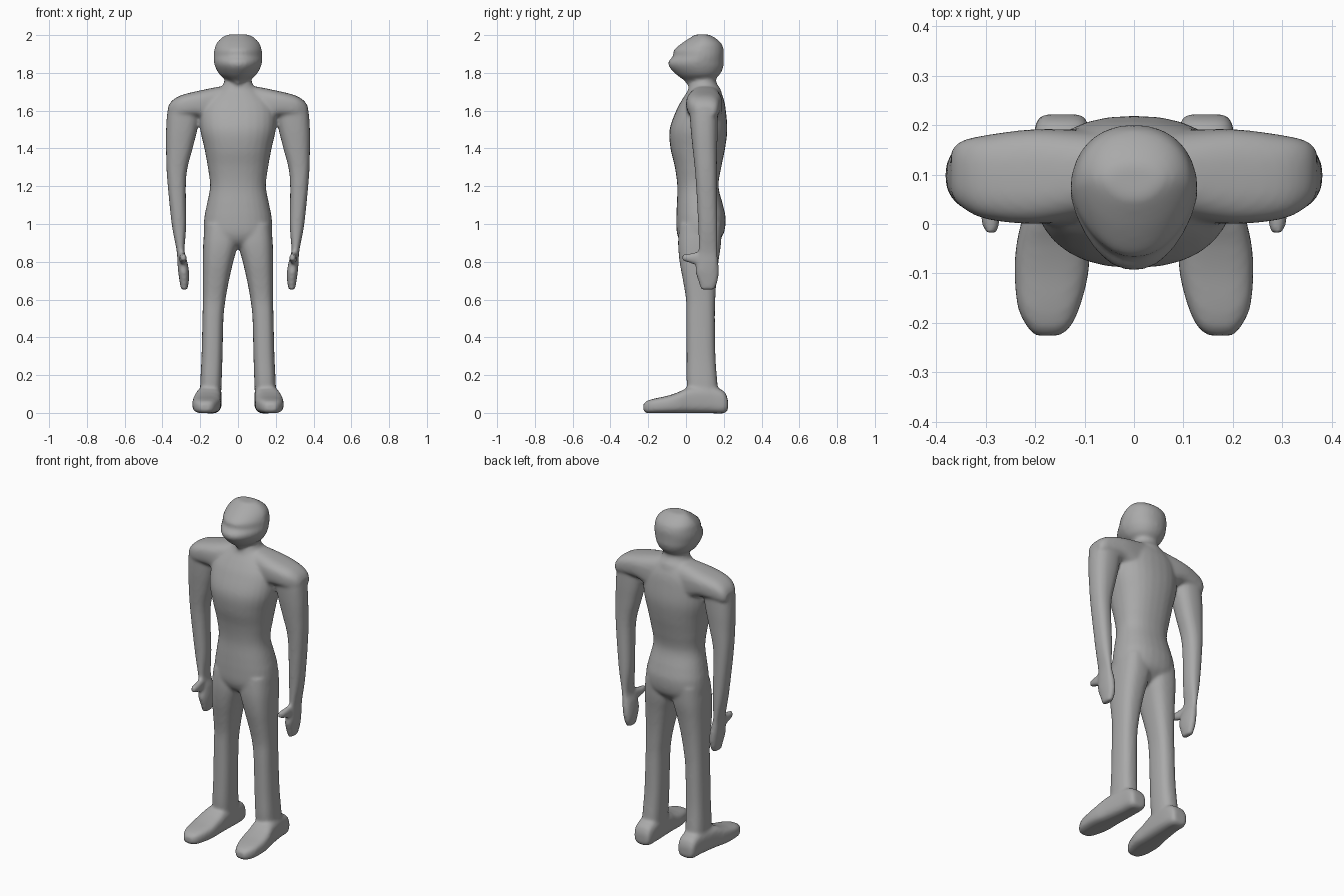
import bpy, bmesh, math
from mathutils import Vector

SEG, SUB = 28, 5
bm = bmesh.new()


def spline(rows):
    """Catmull-Rom smoothing of the section table."""
    out = []
    for i in range(len(rows) - 1):
        p0, p1 = rows[max(i - 1, 0)], rows[i]
        p2, p3 = rows[i + 1], rows[min(i + 2, len(rows) - 1)]
        for k in range(SUB):
            t = k / SUB
            out.append([0.5 * (2 * b + (c - a) * t + (2 * a - 5 * b + 4 * c - d) * t * t
                               + (3 * b - a - 3 * c + d) * t ** 3)
                        for a, b, c, d in zip(p0, p1, p2, p3)])
    return out + [list(rows[-1])]


def loft(axis, rows, power=2.4, taper=0.0, sides=(1,)):
    """Skin superellipse sections: (position, a min, a max, b min, b max)."""
    for s in sides:
        rings = []
        for t, a0, a1, b0, b1 in spline(rows):
            ring = []
            for k in range(SEG):
                ang = 2 * math.pi * k / SEG
                c, n = math.cos(ang), math.sin(ang)
                u = math.copysign(abs(c) ** (2 / power), c)
                v = math.copysign(abs(n) ** (2 / power), n)
                u *= 1 - taper * max(0, -v)
                a = (a0 + a1) / 2 + u * (a1 - a0) / 2
                b = (b0 + b1) / 2 + v * (b1 - b0) / 2
                p = {'x': (t, a, b), 'y': (a, t, b), 'z': (a, b, t)}[axis]
                ring.append(bm.verts.new(Vector((p[0] * s, p[1], p[2]))))
            rings.append(ring)
        faces = [bm.faces.new(rings[0]), bm.faces.new(rings[-1][::-1])]
        for r, q in zip(rings, rings[1:]):
            for k in range(SEG):
                j = (k + 1) % SEG
                faces.append(bm.faces.new((r[k], q[k], q[j], r[j])))
        bmesh.ops.recalc_face_normals(bm, faces=faces)


def centred(rows):
    return [(z, -w, w, f, b) for z, w, f, b in rows]


BOTH = (1, -1)

# Head, with projecting nose line and brow notch
loft('z', centred([
    (1.742, .025, .0, .09), (1.76, .055, -.01, .14), (1.79, .097, -.05, .178),
    (1.83, .12, -.088, .197), (1.86, .128, -.093, .199), (1.89, .129, -.068, .2),
    (1.92, .126, -.065, .2), (1.955, .115, -.025, .188), (1.985, .088, .02, .155),
    (2.003, .055, .05, .12)]), power=2.2, taper=.25)

# Neck
loft('z', centred([(1.66, .13, .0, .195), (1.71, .1, .01, .185), (1.74, .078, .02, .165),
                   (1.77, .072, .03, .157), (1.83, .075, .03, .157)]), power=2.1)

# Torso and pelvis
loft('z', centred([
    (1.72, .1, .02, .175), (1.66, .17, -.02, .2), (1.6, .2, -.052, .211),
    (1.5, .2, -.087, .219), (1.4, .178, -.082, .207), (1.3, .16, -.059, .187),
    (1.2, .148, -.046, .172), (1.1, .166, -.049, .196), (1.03, .179, -.051, .21),
    (.95, .18, -.048, .2), (.9, .15, -.025, .16), (.87, .1, .02, .12)]), power=2.3)

# Shoulders
loft('x', [(-.03, .01, .19, 1.5, 1.735), (.08, .01, .19, 1.5, 1.73),
           (.2, .0, .192, 1.56, 1.707), (.3, .01, .18, 1.56, 1.682),
           (.35, .035, .168, 1.56, 1.652), (.37, .06, .15, 1.57, 1.62)],
     power=2.8, sides=BOTH)

# Arms and hands
loft('z', [(1.665, .26, .32, .06, .14), (1.64, .22, .355, .03, .165),
           (1.6, .2, .373, .02, .168), (1.5, .215, .381, .025, .168),
           (1.4, .24, .381, .035, .165), (1.25, .274, .376, .05, .163),
           (1.0, .274, .351, .064, .166), (.86, .283, .325, .066, .166),
           (.8, .268, .321, .058, .171), (.75, .26, .317, .05, .173),
           (.7, .26, .31, .064, .169), (.652, .268, .302, .08, .15)],
     power=2.4, sides=BOTH)

# Thumbs
loft('y', [(.1, .28, .31, .78, .86), (.05, .275, .312, .785, .85),
           (.01, .27, .31, .797, .843), (-.018, .275, .304, .805, .84)],
     power=2.2, sides=BOTH)

# Legs
loft('z', [(1.0, .0, .175, -.035, .19), (.9, .0, .184, -.042, .186),
           (.8, .025, .186, -.034, .172), (.7, .048, .186, -.016, .161),
           (.6, .066, .186, .0, .155), (.5, .077, .188, .002, .153),
           (.3, .082, .193, .003, .156), (.15, .087, .2, .004, .167),
           (.04, .092, .2, .02, .175)], power=2.6, sides=BOTH)

# Feet
loft('y', [(.222, .105, .185, .015, .07), (.2, .092, .2, -.002, .115),
           (.13, .086, .208, -.002, .14), (.02, .088, .225, -.002, .135),
           (-.04, .09, .238, -.002, .11), (-.1, .092, .242, -.002, .09),
           (-.17, .11, .235, -.002, .075), (-.21, .13, .215, .0, .062),
           (-.226, .15, .2, .012, .045)], power=3.2, sides=BOTH)

# Fuse everything into one smooth skin
mesh = bpy.data.meshes.new("body")
bm.to_mesh(mesh)
bm.free()
body = bpy.data.objects.new("body", mesh)
bpy.context.collection.objects.link(body)
skin = bpy.data.materials.new("plain grey")
skin.diffuse_color = (.4, .4, .4, 1)
mesh.materials.append(skin)

fuse = body.modifiers.new("fuse", 'REMESH')
fuse.mode = 'VOXEL'
fuse.voxel_size = .009
fuse.use_smooth_shade = True
blend = body.modifiers.new("blend", 'SMOOTH')
blend.factor = .5
blend.iterations = 8
